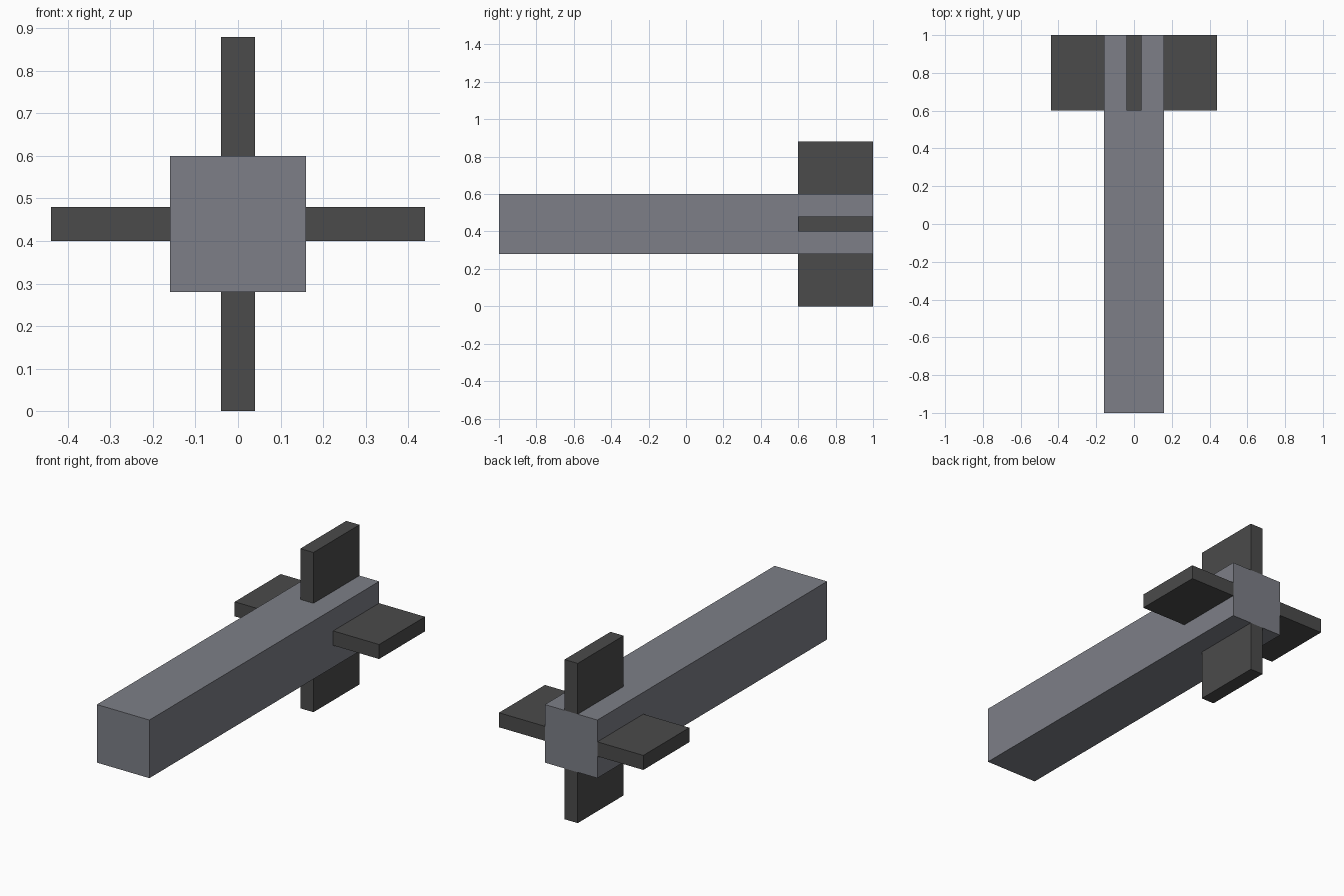
import bpy
import bmesh
from mathutils import Matrix, Vector

cube = bpy.data.objects.get("Cube")
if cube:
    bpy.data.objects.remove(cube, do_unlink=True)


def make_material(name, rgb):
    mat = bpy.data.materials.new(name)
    mat.use_nodes = True
    mat.diffuse_color = (*rgb, 1)
    mat.node_tree.nodes["Principled BSDF"].inputs["Base Color"].default_value = (*rgb, 1)
    return mat


def box(name, center, size, mat):
    bm = bmesh.new()
    bmesh.ops.create_cube(bm, size=1, matrix=Matrix.Diagonal((*size, 1)))
    mesh = bpy.data.meshes.new(name)
    bm.to_mesh(mesh)
    bm.free()
    mesh.materials.append(mat)
    obj = bpy.data.objects.new(name, mesh)
    obj.location = center
    bpy.context.collection.objects.link(obj)
    return obj


body_grey = make_material("blue grey", (0.205, 0.212, 0.242))
fin_grey = make_material("dark grey", (0.07, 0.07, 0.07))

AXIS_Z = 0.44      # height of the body's centre line
HALF = 0.16        # half width of the body
SPAN = 0.28        # how far each fin stands out
THICK = 0.08
CHORD = 0.40

# Long square body
box("body", (0, 0, AXIS_Z), (2 * HALF, 2, 2 * HALF), body_grey)

# Four tail fins, seated on the body's sides and flush with its back end
for name, direction in (("left_fin", (1, 0, 0)), ("right_fin", (-1, 0, 0)),
                        ("top_fin", (0, 0, 1)), ("bottom_fin", (0, 0, -1))):
    center = Vector((0, 1 - CHORD / 2, AXIS_Z)) + Vector(direction) * (HALF + SPAN / 2)
    size = (SPAN, CHORD, THICK) if direction[0] else (THICK, CHORD, SPAN)
    box(name, center, size, fin_grey)
